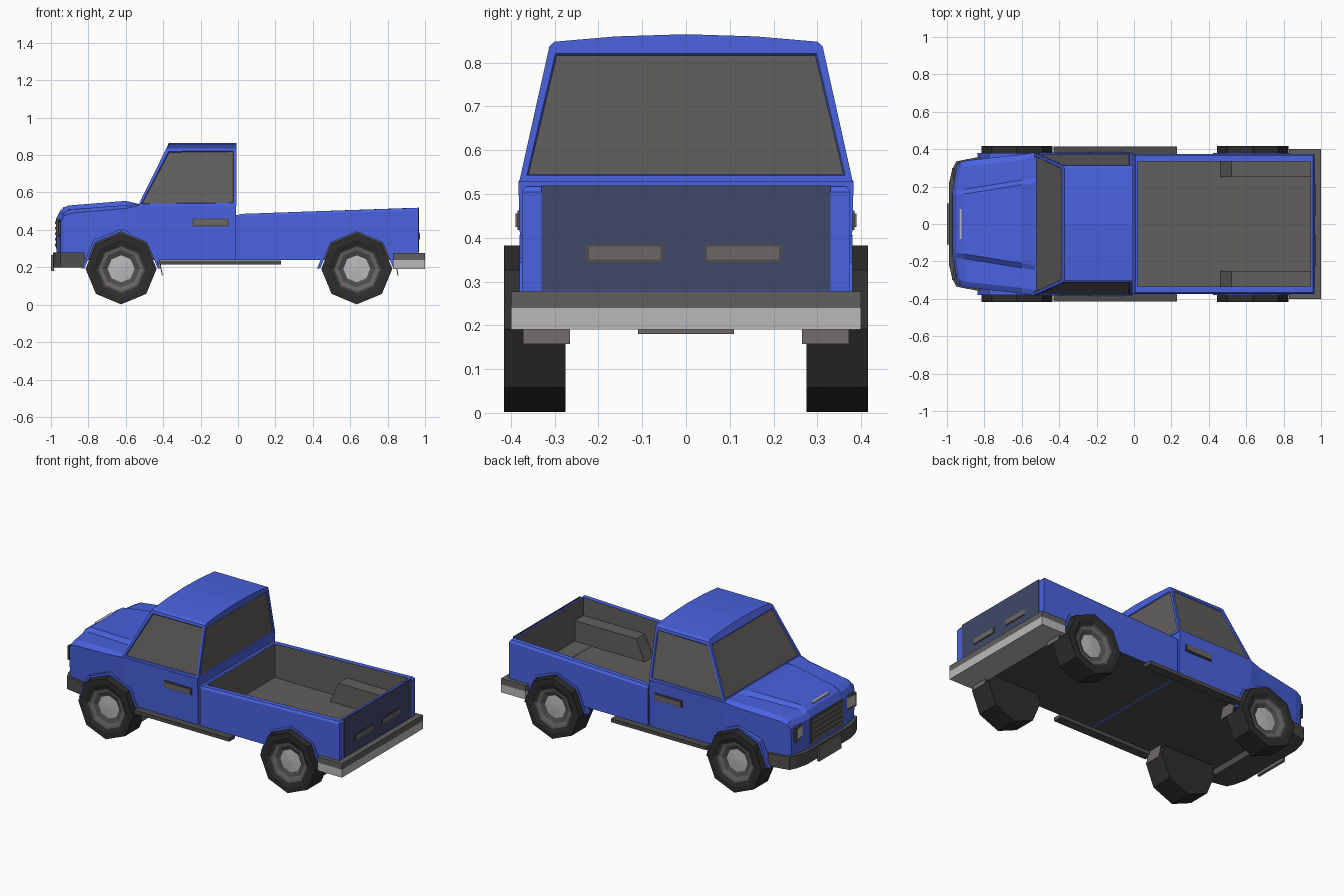
import bpy, bmesh, math
from mathutils import Vector

if "Cube" in bpy.data.objects:
    bpy.data.objects.remove(bpy.data.objects["Cube"])


def material(name, color):
    m = bpy.data.materials.new(name)
    m.use_nodes = True
    m.diffuse_color = (*color, 1)
    m.node_tree.nodes["Principled BSDF"].inputs["Base Color"].default_value = (*color, 1)
    return m


BLUE = material("body blue", (.068, .122, .74))
NAVY = material("tailgate navy", (.05, .065, .14))
GLASS = material("dark glass and bed liner", (.12, .115, .11))
RUBBER = material("tyre rubber", (.027, .027, .027))
TRIM = material("trim grey", (.15, .135, .135))
RIM = material("dark grey", (.075, .075, .075))
CHROME = material("light metal", (.49, .49, .49))


def finish(name, bm, *mats):
    bmesh.ops.recalc_face_normals(bm, faces=bm.faces[:])
    me = bpy.data.meshes.new(name)
    bm.to_mesh(me)
    bm.free()
    for m in mats:
        me.materials.append(m)
    ob = bpy.data.objects.new(name, me)
    bpy.context.collection.objects.link(ob)
    return ob


def box(name, x, y, z, mat, angle=0):
    """Box from (min, max) ranges, optionally turned about its own z axis."""
    bm = bmesh.new()
    bmesh.ops.create_cube(bm, size=1)
    bmesh.ops.scale(bm, vec=(x[1] - x[0], y[1] - y[0], z[1] - z[0]), verts=bm.verts)
    ob = finish(name, bm, mat)
    ob.location = [(r[0] + r[1]) / 2 for r in (x, y, z)]
    ob.rotation_euler.z = angle
    return ob


def prism(name, outline, place, lo, hi, *mats):
    """Extrude a 2D outline between lo and hi; place(a, b, t) gives the 3D point."""
    bm = bmesh.new()
    ends = [[bm.verts.new(place(a, b, t)) for a, b in outline] for t in (lo, hi)]
    for e in ends:
        bm.faces.new(e)
    n = len(outline)
    for i in range(n):
        j = (i + 1) % n
        bm.faces.new((ends[0][i], ends[0][j], ends[1][j], ends[1][i]))
    return finish(name, bm, *mats)


def loft(halves, caps):
    """Skin mirrored half sections along x; caps list point indices of an end face."""
    bm = bmesh.new()
    rows = []
    for half in halves:
        full = half + [(x, -y, z) for x, y, z in reversed(half[:-1])]
        rows.append([bm.verts.new(p) for p in full])
    n = len(rows[0])
    for a, b in zip(rows, rows[1:]):
        for i in range(n):
            j = (i + 1) % n
            bm.faces.new((a[i], a[j], b[j], b[i]))
    for row in (rows[0], rows[-1]):
        for cap in caps:
            bm.faces.new([row[i] for i in cap])
    bmesh.ops.recalc_face_normals(bm, faces=bm.faces[:])
    return bm


def side_place(a, b, t):
    return (a, t, b)


def octagon(cx, cz, r):
    return [(cx + r * math.cos(k * math.pi / 4), cz + r * math.sin(k * math.pi / 4)) for k in range(8)]


def cut_arches(ob, cx, inner):
    for s in (1, -1):
        cutter = prism("arch_cutter", octagon(cx, .194, .2), side_place, s * inner, s * .5, BLUE, RIM)
        for p in cutter.data.polygons:
            p.material_index = 1
        cutter.hide_render = True
        mod = ob.modifiers.new("arch", 'BOOLEAN')
        mod.operation, mod.solver, mod.object = 'DIFFERENCE', 'EXACT', cutter
        bpy.context.view_layer.objects.active = ob
        bpy.ops.object.modifier_apply(modifier=mod.name)
        bpy.data.objects.remove(cutter)


def dark_underside(bm):
    bm.normal_update()
    for f in bm.faces:
        if f.normal.z < -.9:
            f.material_index = 1


# Hood, fenders and lower cab
def body_section(x, dx, ys, zs, zf, yc, zh):
    return [(x + dx, yc, .24), (x, ys - .008, .24), (x, ys, zs), (x, ys - .03, zf),
            (x + dx, yc, zf), (x + dx, yc - .025, zh), (x + dx, 0, zh)]


stations = [(-.948, -.022, .315, .445, .46, .175, .465),
            (-.93, -.02, .33, .475, .49, .18, .505),
            (-.89, -.02, .34, .49, .51, .185, .53),
            (-.6, 0, .372, .515, .532, .235, .555),
            (-.53, 0, .383, .53, .537, .245, .538),
            (-.012, 0, .383, .53, .537, .245, .538)]
bm = loft([body_section(*s) for s in stations],
          [(0, 1, 2, 3, 4), (12, 11, 10, 9, 8), (0, 4, 5, 6, 7, 8, 12)])
dark_underside(bm)
cut_arches(finish("hood_and_lower_cab", bm, BLUE, RIM), -.625, .26)

# Upper cab with inset windows on all four sides
ring = [(.381, .528, -.535), (.312, .838, -.382), (.3, .848, -.372), (.16, .86, -.372), (0, .865, -.372)]
bm = loft([[(fx, y, z) for y, z, fx in ring], [(-.008, y, z) for y, z, fx in ring]],
          [(0, 1, 7, 8), (1, 2, 3, 4, 5, 6, 7)])
panes = [f for f in bm.faces if .6 < f.calc_center_median().z < .75]
bmesh.ops.inset_individual(bm, faces=panes, thickness=.022)
bmesh.ops.inset_individual(bm, faces=panes, thickness=.005, depth=-.006)
for f in panes:
    f.material_index = 1
finish("upper_cab", bm, BLUE, GLASS)

# Joint between cab and bed
box("cab_bed_joint", (-.013, .001), (-.367, .367), (.24, .48), BLUE)

# Cargo bed: chamfered rim, then a lined well
bm = bmesh.new()
bmesh.ops.create_cube(bm, size=1)
for v in bm.verts:
    rear, up = v.co.x > 0, v.co.z > 0
    v.co = (.965 if rear else 0, math.copysign(.375, v.co.y), (.505 if rear else .472) if up else .24)
dark_underside(bm)
top = max(bm.faces, key=lambda f: f.calc_center_median().z)
bmesh.ops.inset_individual(bm, faces=[top], thickness=.012, depth=.013)
bmesh.ops.inset_individual(bm, faces=[top], thickness=.01)
for v in top.verts:
    rear = v.co.x > .5
    v.co = (.945 if rear else .02, math.copysign(.335, v.co.y), .518 if rear else .485)
well = bmesh.ops.extrude_face_region(bm, geom=[top])["geom"]
floor = next(g for g in well if isinstance(g, bmesh.types.BMFace))
if top.is_valid:
    bm.faces.remove(top)
for v in floor.verts:
    v.co.z = .275
for f in [floor] + [g for e in floor.edges for g in e.link_faces]:
    f.material_index = 2
cut_arches(finish("cargo_bed", bm, BLUE, RIM, GLASS), .635, .345)

# Tailgate panel with two flat grips
box("tailgate_panel", (.96, .968), (-.33, .33), (.28, .52), NAVY)
for y in (-.14, .13):
    box("tailgate_grip_frame", (.964, .97), (y - .088, y + .088), (.345, .385), RIM)
    box("tailgate_grip", (.965, .972), (y - .082, y + .082), (.35, .38), TRIM)

# Wheels: (radius, depth, material index of the band that follows)
tyre = [(0, .275, 0), (.165, .275, 0), (.19, .275, 0), (.19, .416, 0), (.155, .416, 0),
        (.13, .408, 1), (.12, .4, 2), (.1, .395, 1), (.072, .385, 3), (0, .39, 3)]


def wheel(name, cx, s):
    bm = bmesh.new()
    rows = [[bm.verts.new((x, s * d, z)) for x, z in octagon(cx, .192, r)] for r, d, m in tyre]
    for (r, d, m), a, b in zip(tyre, rows, rows[1:]):
        for i in range(8):
            j = (i + 1) % 8
            bm.faces.new((a[i], a[j], b[j], b[i])).material_index = m
    bmesh.ops.remove_doubles(bm, verts=bm.verts[:], dist=.0001)
    finish(name, bm, RUBBER, RIM, TRIM, CHROME)


for s, side in ((1, "left"), (-1, "right")):
    def span(a, b):
        return tuple(sorted((s * a, s * b)))

    for cx, end in ((-.625, "front"), (.635, "rear")):
        wheel(f"{end}_{side}_wheel", cx, s)
        # Arch lip over the upper half of the wheel
        lip = octagon(cx, .194, .212)[:5] + octagon(cx, .194, .196)[4::-1]
        prism(f"{end}_{side}_arch_lip", lip, side_place, s * .34, s * .38, BLUE)
        # Mud flap hanging behind the wheel
        fx = cx + .2
        flap = [(fx, .25), (fx + .005, .25), (fx + .023, .157), (fx + .018, .157)]
        prism(f"{end}_{side}_mud_flap", flap, side_place, s * .265, s * .372, TRIM)
    box(f"{side}_running_board", (-.43, .23), span(.36, .415), (.215, .237), RIM)
    box(f"{side}_handle_frame", (-.242, -.052), span(.37, .385), (.418, .462), RIM)
    box(f"{side}_door_handle", (-.235, -.06), span(.37, .39), (.425, .455), TRIM)
    # Wheel box inside the bed, sloped at its front
    prism(f"{side}_wheel_box", [(.46, .27), (.52, .405), (.948, .405), (.948, .27)],
          side_place, s * .25, s * .34, GLASS)
    # Headlight set into the fender front
    box(f"{side}_headlight_frame", (-.964, -.95), span(.195, .3), (.365, .452), RIM, s * .16)
    box(f"{side}_headlight", (-.966, -.95), span(.207, .288), (.378, .44), CHROME, s * .16)

# Grille and hood trim
box("grille_panel", (-.974, -.966), (-.16, .16), (.3, .46), RIM)
for k in range(5):
    z = .312 + k * .03
    box("grille_bar", (-.978, -.97), (-.15, .15), (z, z + .014), TRIM)
box("hood_trim", (-.936, -.916), (-.08, .08), (.5, .523), CHROME)

# Bumpers and number plate
plan = [(-.82, .36), (-.95, .335), (-.972, .29), (-.99, .215)]
plan += [(x, -y) for x, y in reversed(plan)]
prism("front_bumper", plan, lambda a, b, t: Vector((a, b, t)), .2, .28, RIM)
box("front_plate", (-1, -.985), (-.11, .11), (.18, .265), TRIM)
box("rear_bumper_top", (.83, 1), (-.4, .4), (.24, .277), GLASS)
box("rear_bumper", (.83, 1), (-.4, .4), (.19, .24), CHROME)
